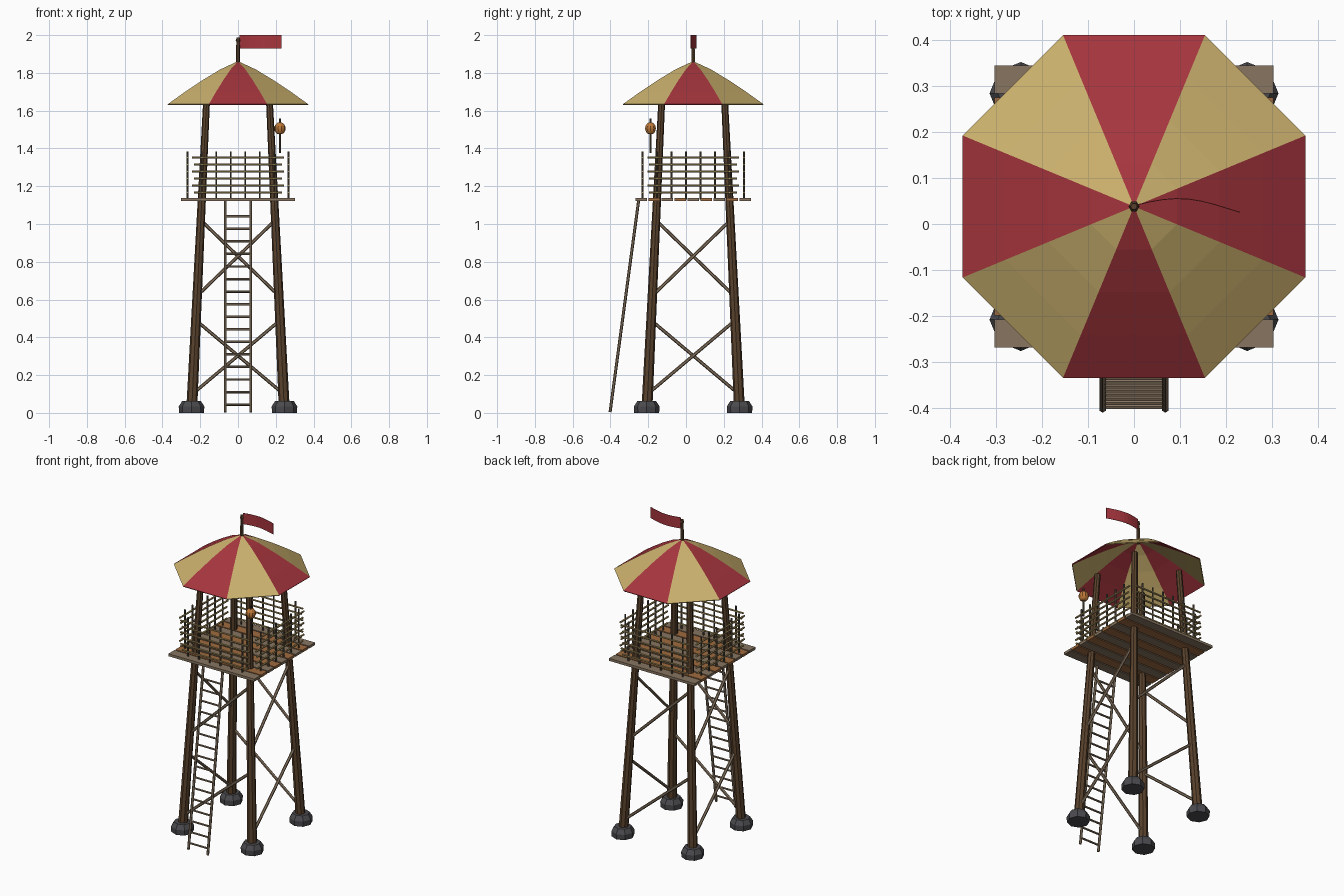
import bpy, bmesh, math
from mathutils import Vector

if "Cube" in bpy.data.objects:
    bpy.data.objects.remove(bpy.data.objects["Cube"])

CY = 0.038  # tower axis in y


def material(name, rgb):
    m = bpy.data.materials.new(name)
    m.use_nodes = True
    m.diffuse_color = (*rgb, 1)
    node = m.node_tree.nodes["Principled BSDF"]
    node.inputs["Base Color"].default_value = (*rgb, 1)
    node.inputs["Roughness"].default_value = 0.9
    return m


RED = material("canvas red", (0.38, 0.036, 0.047))
TAN = material("canvas tan", (0.6, 0.44, 0.155))
BARK = material("dark timber", (0.1, 0.054, 0.025))
STONE = material("grey stone", (0.07, 0.07, 0.078))
TAUPE = material("weathered wood", (0.245, 0.178, 0.118))
ORANGE = material("warm plank", (0.35, 0.145, 0.05))
BAMBOO = material("bamboo", (0.42, 0.31, 0.12))
POST = material("dark post", (0.1, 0.08, 0.055))
GLOW = material("lantern orange", (0.52, 0.19, 0.04))


def finish(name, bm, *mats):
    mesh = bpy.data.meshes.new(name)
    bm.normal_update()
    bm.to_mesh(mesh)
    bm.free()
    ob = bpy.data.objects.new(name, mesh)
    bpy.context.collection.objects.link(ob)
    for m in mats:
        mesh.materials.append(m)
    return ob


def add_rod(bm, a, b, r1, r2=None, sides=6):
    """Tapered rod between two points."""
    a, b = Vector(a), Vector(b)
    d = b - a
    made = bmesh.ops.create_cone(bm, cap_ends=True, segments=sides, radius1=r1,
                                 radius2=r1 if r2 is None else r2, depth=d.length)
    turn = d.to_track_quat('Z', 'Y').to_matrix().to_4x4()
    turn.translation = (a + b) / 2
    bmesh.ops.transform(bm, matrix=turn, verts=made["verts"])


def lathe(name, centre, profile, sides, mat):
    """Faceted solid of revolution from (radius, height) pairs."""
    bm = bmesh.new()
    rings = []
    for r, z in profile:
        rings.append([bm.verts.new((centre[0] + r * math.cos(math.tau * i / sides),
                                    centre[1] + r * math.sin(math.tau * i / sides), z))
                      for i in range(sides)])
    for low, high in zip(rings, rings[1:]):
        for i in range(sides):
            j = (i + 1) % sides
            bm.faces.new((low[i], low[j], high[j], high[i]))
    bm.faces.new(rings[0][::-1])
    bm.faces.new(rings[-1])
    return finish(name, bm, mat)


# Legs and stone feet
def spread(z):
    return 0.246 - 0.079 * z / 1.64


CORNERS = [(-1, -1), (1, -1), (1, 1), (-1, 1)]
SIDES = list(zip(CORNERS, CORNERS[1:] + CORNERS[:1]))
for sx, sy in CORNERS:
    name = ("front" if sy < 0 else "back") + ("_left" if sx > 0 else "_right")
    low, high = spread(0.02), spread(1.645)
    bm = bmesh.new()
    add_rod(bm, (sx * low, CY + sy * low, 0.02), (sx * high, CY + sy * high, 1.645),
            0.029, 0.018, 8)
    finish(name + "_leg", bm, BARK)
    lathe(name + "_foot", (sx * 0.246, CY + sy * 0.246),
          [(0.066, 0), (0.068, 0.034), (0.05, 0.062)], 8, STONE)

# One rising brace per bay on each side, winding round the tower
bm = bmesh.new()
for (ax, ay), (bx, by) in SIDES:
    for za, zb in ((0.1, 0.49), (0.62, 1.02)):
        p, q = spread(za), spread(zb)
        add_rod(bm, (ax * p, CY + ay * p, za), (bx * q, CY + by * q, zb), 0.009)
finish("diagonal_braces", bm, TAUPE)

# Platform planks running side to side
PLANKS = 9
pitch = 0.62 / PLANKS
bm = bmesh.new()
for i in range(PLANKS):
    y = CY - 0.31 + pitch * (i + 0.5)
    made = bmesh.ops.create_cube(bm, size=1)["verts"]
    bmesh.ops.scale(bm, vec=(0.606, pitch - 0.008, 0.016), verts=made)
    bmesh.ops.translate(bm, vec=(0, y, 1.13), verts=made)
    for f in {f for v in made for f in v.link_faces}:
        f.material_index = i % 2
finish("platform_planks", bm, TAUPE, ORANGE)

# Railing panels, open at the corners: posts and bamboo rails
HALF = 0.268
posts, rails = bmesh.new(), bmesh.new()
for (ax, ay), (bx, by) in SIDES:
    a = Vector((ax * HALF, CY + ay * HALF, 0))
    b = Vector((bx * HALF, CY + by * HALF, 0))
    along = (b - a).normalized()
    for i in range(1, 7):
        p = a.lerp(b, i / 7)
        add_rod(posts, p + Vector((0, 0, 1.13)), p + Vector((0, 0, 1.385)), 0.0055)
    for i in range(6):
        up = Vector((0, 0, 1.167 + 0.037 * i))
        inset = along * (0.025 if i % 2 else 0.035)
        add_rod(rails, a + inset + up, b - inset + up, 0.006)
finish("railing_posts", posts, POST)
finish("railing_rails", rails, BAMBOO)

# Ladder leaning on the platform's front edge
FOOT, TOP = Vector((0, -0.402, 0.004)), Vector((0, -0.25, 1.13))
bm = bmesh.new()
for x in (-0.068, 0.068):
    side = Vector((x, 0, 0))
    add_rod(bm, FOOT + side, TOP + side, 0.008)
finish("ladder_rails", bm, TAUPE)
bm = bmesh.new()
for i in range(16):
    p = FOOT.lerp(TOP, (0.04 + 0.0667 * i) / 1.13)
    add_rod(bm, p - Vector((0.068, 0, 0)), p + Vector((0.068, 0, 0)), 0.0065)
finish("ladder_rungs", bm, TAUPE)

# Octagonal canvas roof, gently domed, with alternating panels
bm = bmesh.new()
apex = bm.verts.new((0, CY, 1.862))
rings = []
for k in range(1, 5):
    t = k / 4
    rings.append([bm.verts.new((0.403 * t * math.cos(math.pi * (i - 0.5) / 4),
                                CY + 0.403 * t * math.sin(math.pi * (i - 0.5) / 4),
                                1.862 - 0.228 * t ** 1.2))
                  for i in range(8)])
for i in range(8):
    j = (i + 1) % 8
    panel = [bm.faces.new((apex, rings[0][i], rings[0][j]))]
    for inner, outer in zip(rings, rings[1:]):
        panel.append(bm.faces.new((inner[i], outer[i], outer[j], inner[j])))
    for f in panel:
        f.material_index = i % 2
roof = finish("canvas_roof", bm, RED, TAN)
shell = roof.modifiers.new("thickness", 'SOLIDIFY')
shell.thickness = 0.006
shell.offset = -1

# Flagpole and waving flag
lathe("flagpole", (0, CY), [(0.011, 1.84), (0.009, 1.965), (0.012, 1.97), (0.007, 1.988)], 6, BARK)
bm = bmesh.new()
columns = []
for i in range(9):
    t = i / 8
    y = CY + 0.003 + 0.017 * math.sin(t * 3.6) - 0.009 * t
    columns.append([bm.verts.new((0.008 + 0.222 * t, y, z)) for z in (1.93, 2.0)])
for a, b in zip(columns, columns[1:]):
    bm.faces.new((a[0], b[0], b[1], a[1]))
flag = finish("flag", bm, RED)
cloth = flag.modifiers.new("thickness", 'SOLIDIFY')
cloth.thickness = 0.002

# Lantern threaded on a short hanging rod
LX, LY = 0.222, -0.188
lathe("lantern_rod", (LX, LY), [(0.006, 1.375), (0.006, 1.558)], 6, POST)
lathe("lantern_globe", (LX, LY),
      [(0.03 * math.sin(a), 1.506 - 0.033 * math.cos(a))
       for a in (math.pi * k / 8 for k in range(1, 8))], 10, GLOW)
